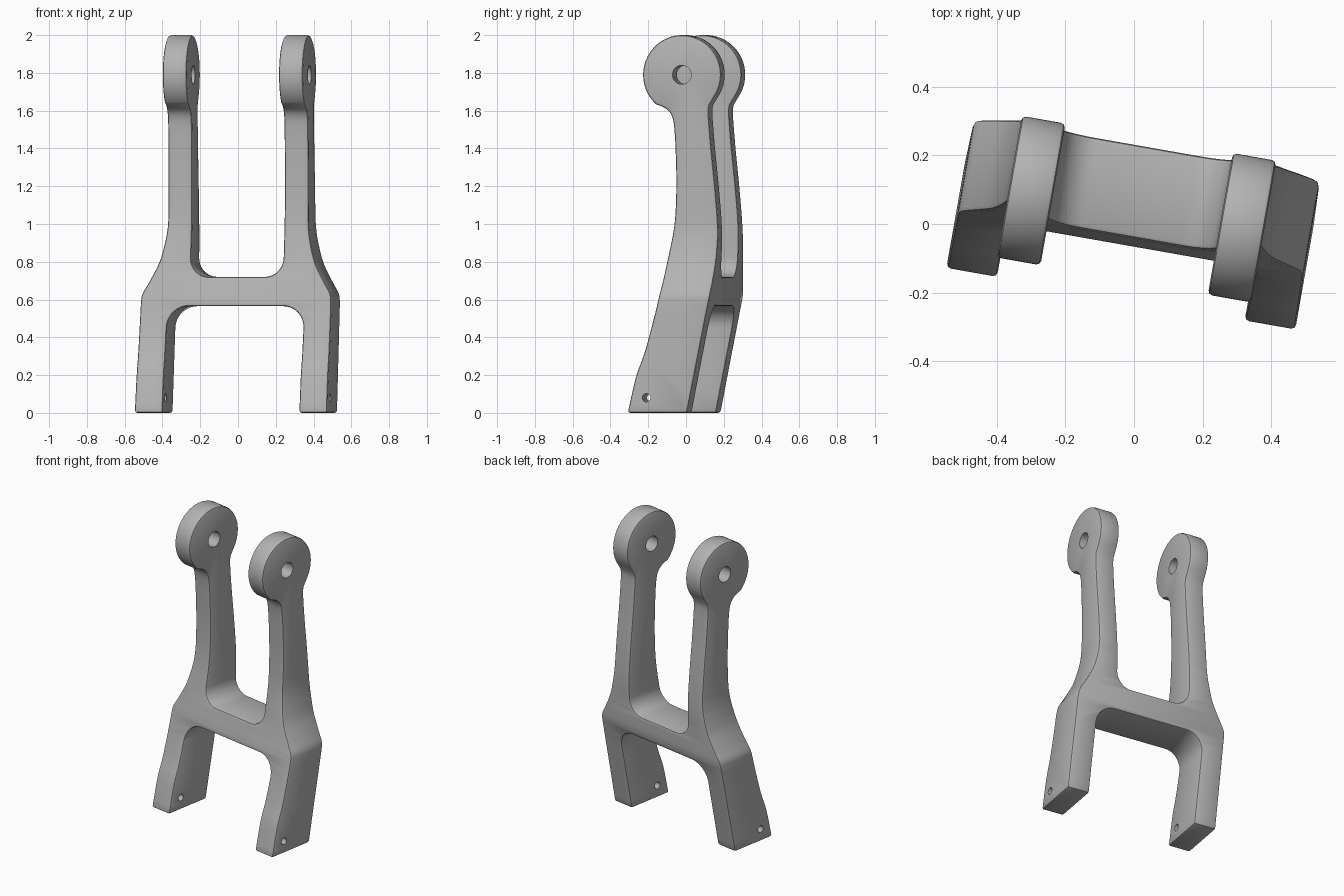
import bpy, bmesh, math
from mathutils import Vector

cube = bpy.data.objects.get("Cube")
if cube:
    bpy.data.objects.remove(cube)


def arc(cx, cz, r, start, end, steps):
    angles = [math.radians(start + (end - start) * i / steps) for i in range(steps + 1)]
    return [(cx + r * math.cos(a), cz + r * math.sin(a)) for a in angles]


def spline(points, steps=4):
    """Smooth curve through the points, ends included."""
    pts = [Vector(p) for p in points]
    pts = [pts[0] * 2 - pts[1]] + pts + [pts[-1] * 2 - pts[-2]]
    out = []
    for a, b, c, d in zip(pts, pts[1:], pts[2:], pts[3:]):
        for i in range(steps):
            t = i / steps
            out.append(tuple(0.5 * (2 * b + (c - a) * t + (2 * a - 5 * b + 4 * c - d) * t ** 2
                                    + (3 * b - a - 3 * c + d) * t ** 3)))
    return out + [tuple(pts[-2])]


def prism(name, profile, place, sweep):
    """Extrude a closed profile; place maps its 2D points into space."""
    bm = bmesh.new()
    face = bm.faces.new([bm.verts.new(place(*p)) for p in profile])
    new = bmesh.ops.extrude_face_region(bm, geom=[face])["geom"]
    bmesh.ops.translate(bm, vec=sweep, verts=[g for g in new if isinstance(g, bmesh.types.BMVert)])
    bmesh.ops.recalc_face_normals(bm, faces=bm.faces)
    mesh = bpy.data.meshes.new(name)
    bm.to_mesh(mesh)
    bm.free()
    obj = bpy.data.objects.new(name, mesh)
    bpy.context.collection.objects.link(obj)
    return obj


def side_prism(name, profile):
    return prism(name, profile, lambda y, z: (-1, y, z), (2, 0, 0))


def apply(obj, kind, **settings):
    mod = obj.modifiers.new(kind.title(), kind)
    for key, value in settings.items():
        setattr(mod, key, value)
    bpy.ops.object.select_all(action='DESELECT')
    bpy.context.view_layer.objects.active = obj
    obj.select_set(True)
    bpy.ops.object.modifier_apply(modifier=mod.name)


def combine(obj, cutter, operation):
    apply(obj, 'BOOLEAN', operation=operation, solver='EXACT', object=cutter)
    bpy.data.objects.remove(cutter)


# Side profile: raked legs, curved arms and round lugs
LUG = (0.044, 1.79)
back = spline([(0.096, 0), (0.135, 0.2), (0.198, 0.52), (0.222, 0.65), (0.238, 0.85),
               (0.238, 1.0), (0.222, 1.2), (0.202, 1.4), (0.188, 1.58), (0.192, 1.63)])
lug = arc(*LUG, 0.21, -29, 228, 56)
front = spline([(-0.06, 1.621), (-0.03, 1.6), (-0.009, 1.565), (0.001, 1.51), (0.008, 1.4),
                (0.0125, 1.2), (0.003, 1.0), (-0.029, 0.8), (-0.06, 0.6), (-0.129, 0.335),
                (-0.18, 0.19), (-0.224, 0)])
bracket = side_prism("forked_bracket", back + lug + front)

# Front profile: two arms, a crossbar and two legs, mirrored about the middle
outer = spline([(0.513, 0.58), (0.506, 0.63), (0.47, 0.695), (0.42, 0.795),
                (0.392, 0.9), (0.38, 0.98), (0.377, 1.05)])
half = (arc(0.252, 0.45, 0.115, 90, 0, 10) + [(0.367, -0.1), (0.518, -0.1)] + outer
        + [(0.377, 2.1), (0.248, 2.1)] + arc(0.148, 0.82, 0.1, 0, -90, 10))
outline = half + [(-x, z) for x, z in reversed(half)]
combine(bracket, prism("outline_cutter", outline, lambda x, z: (x, -1, z), (0, 2, 0)), 'INTERSECT')

# Softened edges
apply(bracket, 'BEVEL', width=0.013, segments=2, limit_method='ANGLE',
      angle_limit=math.radians(40), use_clamp_overlap=False)

# Pivot holes in the lugs and pin holes in the feet
for centre, radius in ((LUG, 0.05), ((-0.122, 0.08), 0.022)):
    combine(bracket, side_prism("hole_cutter", arc(*centre, radius, 0, 348.75, 31)), 'DIFFERENCE')

# Single grey metal
metal = bpy.data.materials.new("grey_metal")
metal.use_nodes = True
grey = (0.45, 0.45, 0.45, 1)
metal.diffuse_color = grey
metal.node_tree.nodes["Principled BSDF"].inputs["Base Color"].default_value = grey
bracket.data.materials.clear()
bracket.data.materials.append(metal)

bracket.rotation_euler.z = math.radians(-10)
bpy.ops.object.shade_smooth_by_angle(angle=math.radians(30))
